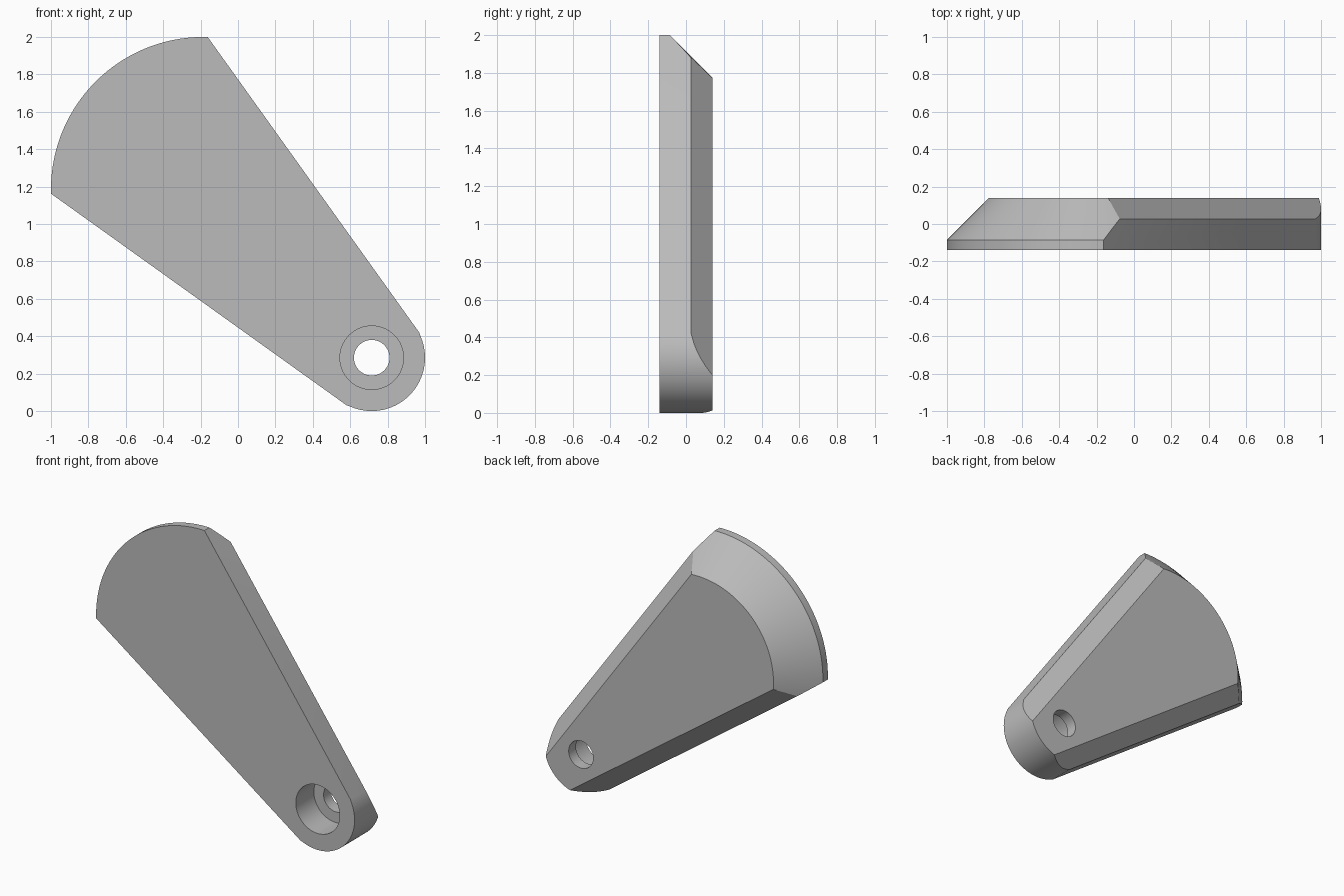
import bpy, bmesh
from math import sin, cos, pi, radians
from mathutils import Vector, Matrix

if "Cube" in bpy.data.objects:
    bpy.data.objects.remove(bpy.data.objects["Cube"], do_unlink=True)

FRONT, BACK = -0.14, 0.14
PIVOT, PIVOT_R = Vector((0.715, 0, 0.285)), 0.285
FAN, FAN_R = Vector((-0.185, 0, 1.185)), 0.815
FAN_RIM, FAN_BEVEL = -0.085, 0.225      # end of the straight rim, inset of the slope
SIDE_BEVEL = 0.113

grey = bpy.data.materials.new("plain grey")
grey.use_nodes = True
colour = (0.5, 0.5, 0.5, 1)
grey.diffuse_color = colour
grey.node_tree.nodes["Principled BSDF"].inputs["Base Color"].default_value = colour


def ring(bm, centre, radius, y, count):
    for i in range(count):
        a = 2 * pi * i / count
        bm.verts.new((centre.x + radius * cos(a), y, centre.z + radius * sin(a)))


def trim(bm, point, normal):
    """Cut away everything beyond a plane and close the cut."""
    geom = bm.verts[:] + bm.edges[:] + bm.faces[:]
    cut = bmesh.ops.bisect_plane(bm, geom=geom, dist=1e-5, plane_co=point,
                                 plane_no=normal, clear_outer=True)
    edges = [e for e in cut["geom_cut"] if isinstance(e, bmesh.types.BMEdge)]
    bmesh.ops.holes_fill(bm, edges=[e for e in edges if e.is_boundary], sides=0)


def make_object(name, bm):
    bmesh.ops.recalc_face_normals(bm, faces=bm.faces[:])
    mesh = bpy.data.meshes.new(name)
    bm.to_mesh(mesh)
    bm.free()
    mesh.materials.append(grey)
    obj = bpy.data.objects.new(name, mesh)
    bpy.context.collection.objects.link(obj)
    return obj


# Tapered body: hull around the pivot end and the sloped fan end
bm = bmesh.new()
for y in (FRONT, BACK):
    ring(bm, PIVOT, PIVOT_R, y, 96)
for y, r in ((FRONT, FAN_R), (FAN_RIM, FAN_R), (BACK, FAN_R - FAN_BEVEL)):
    ring(bm, FAN, r, y, 160)
hull = bmesh.ops.convex_hull(bm, input=bm.verts[:])
bmesh.ops.delete(bm, geom=[v for v in bm.verts if not v.link_faces], context='VERTS')
bmesh.ops.dissolve_limit(bm, angle_limit=radians(0.3), verts=bm.verts[:], edges=bm.edges[:])

# Straight sides and their rear chamfers, mirrored about the diagonal
for angle in (35.6, 234.4):
    n = Vector((cos(radians(angle)), 0, sin(radians(angle))))
    edge = PIVOT + n * PIVOT_R
    trim(bm, edge, n)
    trim(bm, edge + Vector((0, BACK - SIDE_BEVEL, 0)), (n + Vector((0, 1, 0))).normalized())
body = make_object("tapered_lever", bm)

# Through hole and front counterbore
for name, radius, y0, y1 in (("hole_cutter", 0.095, -0.3, 0.3),
                             ("counterbore_cutter", 0.17, -0.3, 0.06)):
    cb = bmesh.new()
    place = Matrix.Translation((PIVOT.x, (y0 + y1) / 2, PIVOT.z)) @ Matrix.Rotation(pi / 2, 4, 'X')
    bmesh.ops.create_cone(cb, cap_ends=True, segments=64, radius1=radius, radius2=radius,
                          depth=y1 - y0, matrix=place)
    cutter = make_object(name, cb)
    cutter.hide_render = True
    mod = body.modifiers.new(name, 'BOOLEAN')
    mod.operation, mod.solver, mod.object = 'DIFFERENCE', 'EXACT', cutter
    bpy.context.view_layer.objects.active = body
    bpy.ops.object.modifier_apply(modifier=mod.name)
    bpy.data.objects.remove(cutter, do_unlink=True)

bpy.ops.object.select_all(action='DESELECT')
body.select_set(True)
bpy.context.view_layer.objects.active = body
bpy.ops.object.shade_smooth_by_angle(angle=radians(20))
